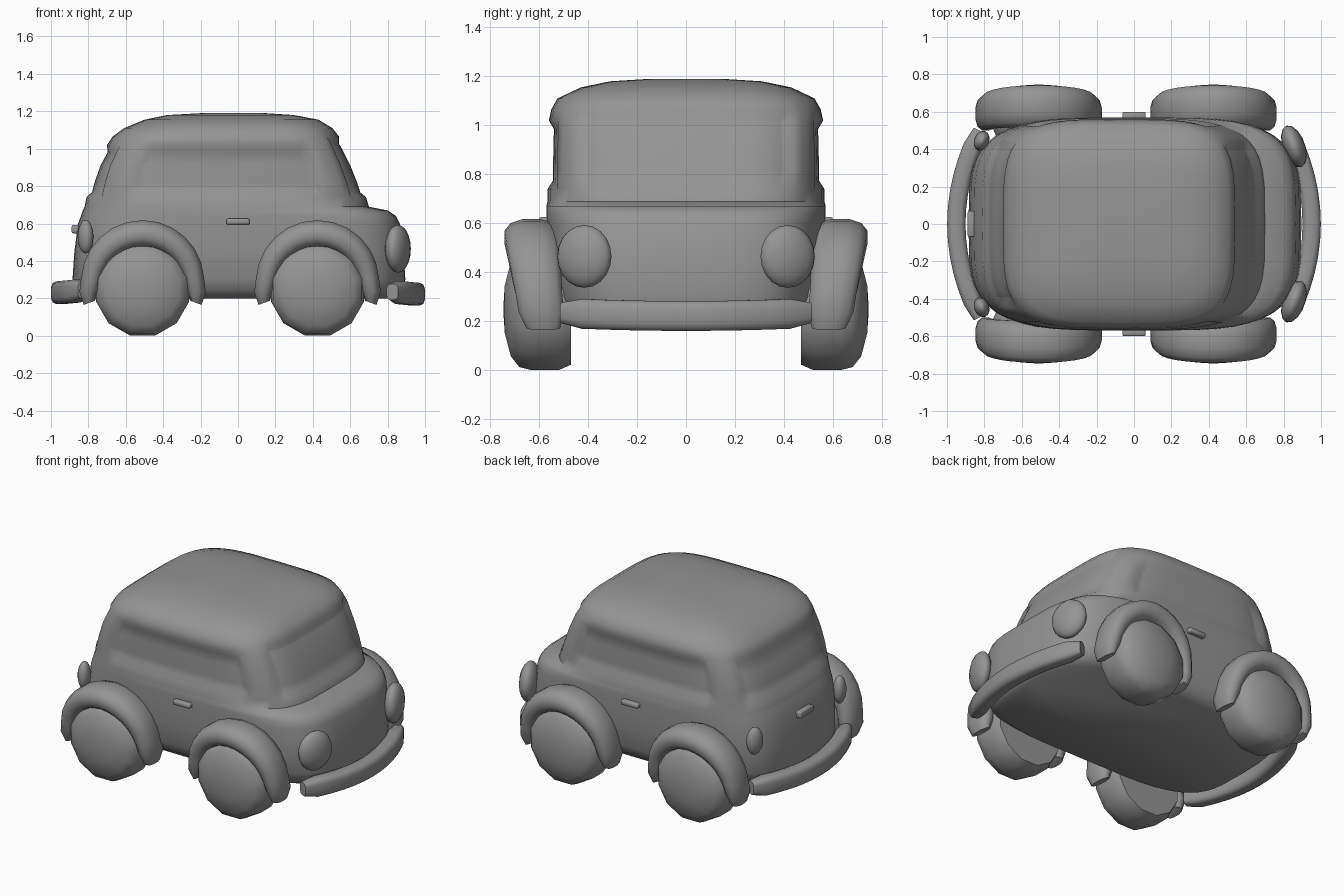
import bpy, bmesh, math
from mathutils import Vector

if "Cube" in bpy.data.objects:
    bpy.data.objects.remove(bpy.data.objects["Cube"])

grey = bpy.data.materials.new("plain grey")
grey.use_nodes = True
GREY = (0.3, 0.3, 0.3, 1)
grey.diffuse_color = GREY
grey.node_tree.nodes["Principled BSDF"].inputs["Base Color"].default_value = GREY


def finish(bm, name, angle=50):
    """Turn a bmesh into a smooth shaded grey object."""
    bmesh.ops.recalc_face_normals(bm, faces=bm.faces)
    mesh = bpy.data.meshes.new(name)
    bm.to_mesh(mesh)
    bm.free()
    obj = bpy.data.objects.new(name, mesh)
    bpy.context.collection.objects.link(obj)
    mesh.materials.append(grey)
    bpy.ops.object.select_all(action="DESELECT")
    obj.select_set(True)
    bpy.context.view_layer.objects.active = obj
    bpy.ops.object.shade_smooth_by_angle(angle=math.radians(angle))
    return obj


def power(value, exponent):
    return math.copysign(abs(value) ** exponent, value)


def loft(bm, rings):
    """Skin closed rings of points and cap both ends; return rows of faces."""
    rows = [[bm.verts.new(p) for p in ring] for ring in rings]
    n = len(rows[0])
    faces = []
    for a, b in zip(rows, rows[1:]):
        faces.append([bm.faces.new((a[i], a[(i + 1) % n], b[(i + 1) % n], b[i]))
                      for i in range(n)])
    bm.faces.new(rows[0][::-1])
    bm.faces.new(rows[-1])
    return faces


def sweep(name, frames, sides=12, square=2):
    """Tube through frames of (centre, half axis u, half axis v)."""
    rings = []
    for centre, u, v in frames:
        ring = []
        for i in range(sides):
            t = math.tau * (i + 0.5) / sides
            ring.append(centre + u * power(math.cos(t), 2 / square)
                        + v * power(math.sin(t), 2 / square))
        rings.append(ring)
    bm = bmesh.new()
    loft(bm, rings)
    return finish(bm, name)


# Body levels: height, rear x, front x, half width
LEVELS = [
    (0.20, -0.84, 0.84, 0.47), (0.24, -0.87, 0.88, 0.52),
    (0.30, -0.885, 0.895, 0.545), (0.45, -0.875, 0.885, 0.565),
    (0.60, -0.855, 0.865, 0.57), (0.64, -0.84, 0.845, 0.57),
    (0.67, -0.83, 0.80, 0.57), (0.69, -0.82, 0.70, 0.565),
    (0.74, -0.81, 0.685, 0.565), (0.82, -0.79, 0.66, 0.565),
    (0.92, -0.755, 0.62, 0.563), (1.02, -0.70, 0.57, 0.56),
    (1.065, -0.67, 0.54, 0.55), (1.11, -0.61, 0.505, 0.525),
    (1.155, -0.50, 0.43, 0.43), (1.18, -0.38, 0.30, 0.31),
    (1.19, -0.20, 0.15, 0.15),
]
SEGMENTS = 48
rings = []
for z, rear, front, half in LEVELS:
    mid, reach = (rear + front) / 2, (front - rear) / 2
    angles = [math.tau * i / SEGMENTS for i in range(SEGMENTS)]
    rings.append([Vector((mid + reach * power(math.cos(t), 0.5),
                          half * power(math.sin(t), 0.5), z)) for t in angles])
bm = bmesh.new()
rows = loft(bm, rings)
bmesh.ops.recalc_face_normals(bm, faces=bm.faces)

# Recessed windows: each spans some segments either side of a direction
for centre, spread, top in ((0, 5, 12), (12, 4, 11), (24, 5, 11), (36, 4, 11)):
    panes = [rows[r][(centre + s) % SEGMENTS]
             for r in range(8, top) for s in range(-spread, spread)]
    bmesh.ops.inset_region(bm, faces=panes, thickness=0.035, depth=-0.022,
                           use_even_offset=True)
finish(bm, "body", 60)


# Wheels with domed outer faces: radius, distance from the centre line
WHEEL = [(0.235, 0.47), (0.258, 0.52), (0.258, 0.63), (0.245, 0.68),
         (0.20, 0.715), (0.10, 0.74), (0.02, 0.745)]


def wheel(name, x, side):
    bm = bmesh.new()
    loft(bm, [[Vector((x + r * math.cos(math.tau * (i + 0.5) / 12), side * y,
                       0.25 + r * math.sin(math.tau * (i + 0.5) / 12)))
               for i in range(12)] for r, y in WHEEL])
    finish(bm, name, 60)


def fender(name, x, side):
    """Arch over a wheel, leaning in and tapering towards both feet."""
    frames = []
    steps = 16
    for i in range(steps + 1):
        a = math.radians(-20 + 220 * i / steps)
        rise = max(math.sin(a), -0.35)
        out = Vector((math.cos(a), 0, math.sin(a)))
        thick = 0.055 + 0.02 * max(rise, 0)
        width = 0.095 + 0.02 * max(rise, 0)
        if i in (0, steps):
            thick, width = thick * 0.6, width * 0.75
        centre = Vector((x, side * (0.595 + 0.035 * rise), 0.27)) + out * 0.275
        if rise < 0:
            centre.x = x + math.copysign(0.285, out.x)
        frames.append((centre, out * thick, Vector((0, side * width, 0))))
    sweep(name, frames, square=2.4)


def blob(name, location, size, turn=0):
    """Flattened ball used for the lamps."""
    bm = bmesh.new()
    bmesh.ops.create_uvsphere(bm, u_segments=14, v_segments=10, radius=1)
    obj = finish(bm, name, 60)
    obj.location, obj.scale = location, size
    obj.rotation_euler.z = turn


def bar(name, centre, size):
    """Small rounded block used for handles."""
    bm = bmesh.new()
    bmesh.ops.create_cube(bm, size=1)
    bmesh.ops.scale(bm, vec=size, verts=bm.verts)
    bmesh.ops.bevel(bm, geom=bm.edges[:], offset=0.01, segments=2,
                    affect="EDGES", profile=0.5)
    bmesh.ops.translate(bm, vec=centre, verts=bm.verts)
    finish(bm, name)


for side, label in ((1, "left"), (-1, "right")):
    for x, end in ((0.425, "front"), (-0.51, "rear")):
        wheel(f"{end}_{label}_wheel", x, side)
        fender(f"{end}_{label}_fender", x, side)
    blob(f"{label}_headlight", (0.855, side * 0.415, 0.465),
         (0.06, 0.118, 0.128), side * math.radians(20))
    blob(f"{label}_tail_light", (-0.815, side * 0.445, 0.53),
         (0.04, 0.055, 0.09), side * math.radians(-22))
    bar(f"{label}_door_handle", (0, side * 0.575, 0.61), (0.125, 0.05, 0.032))
bar("trunk_handle", (-0.865, 0, 0.57), (0.05, 0.14, 0.045))

# Bumpers bowing around both ends
for sign, name, z in ((1, "front_bumper", 0.222), (-1, "rear_bumper", 0.23)):
    frames = []
    for i in range(-6, 7):
        y = 0.5 * i / 6
        tip = 0.7 if abs(i) == 6 else 1
        across = Vector((sign, y, 0)).normalized() * 0.05 * tip
        centre = Vector((sign * (0.95 - 0.5 * y * y), y, z + 0.05 * y * y))
        frames.append((centre, across, Vector((0, 0, 0.062 * tip))))
    sweep(name, frames, square=3.5)
